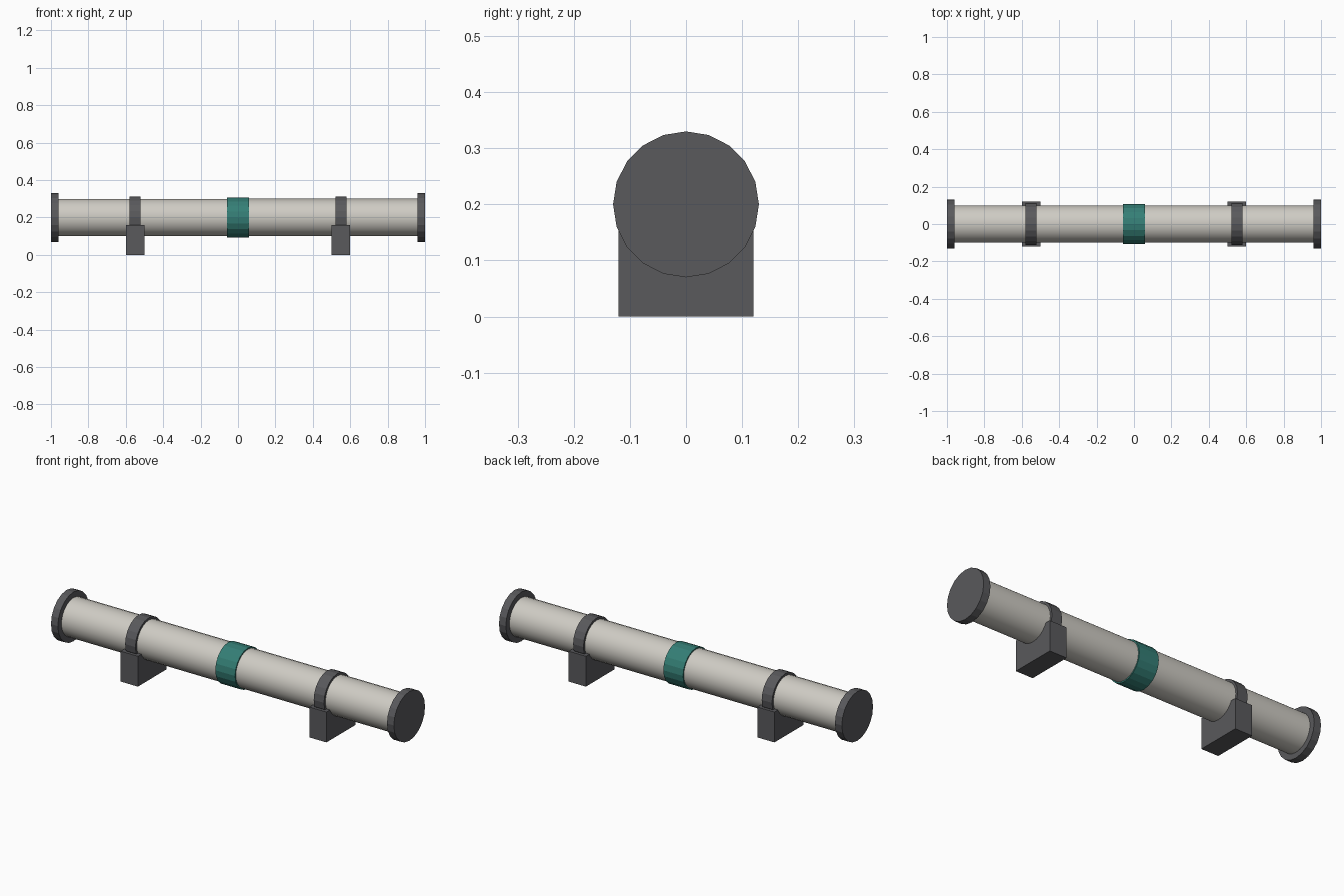
import bpy, math
from mathutils import Matrix

if "Cube" in bpy.data.objects:
    bpy.data.objects.remove(bpy.data.objects["Cube"])

AXIS_Z = 0.2


def material(name, rgb):
    m = bpy.data.materials.new(name)
    m.diffuse_color = (*rgb, 1)
    m.use_nodes = True
    m.node_tree.nodes["Principled BSDF"].inputs["Base Color"].default_value = m.diffuse_color
    return m


cream = material("warm_grey", (0.62, 0.60, 0.55))
dark = material("dark_grey", (0.10, 0.10, 0.107))
teal = material("teal", (0.035, 0.21, 0.18))


def cylinder(name, x, length, radius, sides, mat, smooth=False):
    """Cylinder lying along x, centred on the pipe axis."""
    bpy.ops.mesh.primitive_cylinder_add(vertices=sides, radius=radius, depth=length)
    ob = bpy.context.object
    ob.data.transform(Matrix.Rotation(math.pi / 2, 4, 'Y'))
    ob.location = (x, 0, AXIS_Z)
    ob.name = name
    ob.data.materials.append(mat)
    if smooth:
        bpy.ops.object.shade_smooth_by_angle(angle=math.radians(35))
    return ob


def box(name, center, size, mat):
    bpy.ops.mesh.primitive_cube_add(size=1)
    ob = bpy.context.object
    ob.data.transform(Matrix.Diagonal((*size, 1)))
    ob.location = center
    ob.name = name
    ob.data.materials.append(mat)
    return ob


# Main pipe and its coloured middle band
cylinder("pipe", 0, 1.94, 0.10, 24, cream, smooth=True)
cylinder("middle_collar", 0, 0.115, 0.107, 20, teal)

# End flanges, support blocks and clamp straps on both sides
for side, s in (("left", -1), ("right", 1)):
    cylinder(side + "_flange", s * 0.98, 0.04, 0.13, 20, dark)
    box(side + "_support", (s * 0.55, 0, 0.08), (0.10, 0.24, 0.16), dark)
    cylinder(side + "_strap", s * 0.55, 0.06, 0.112, 20, dark)
